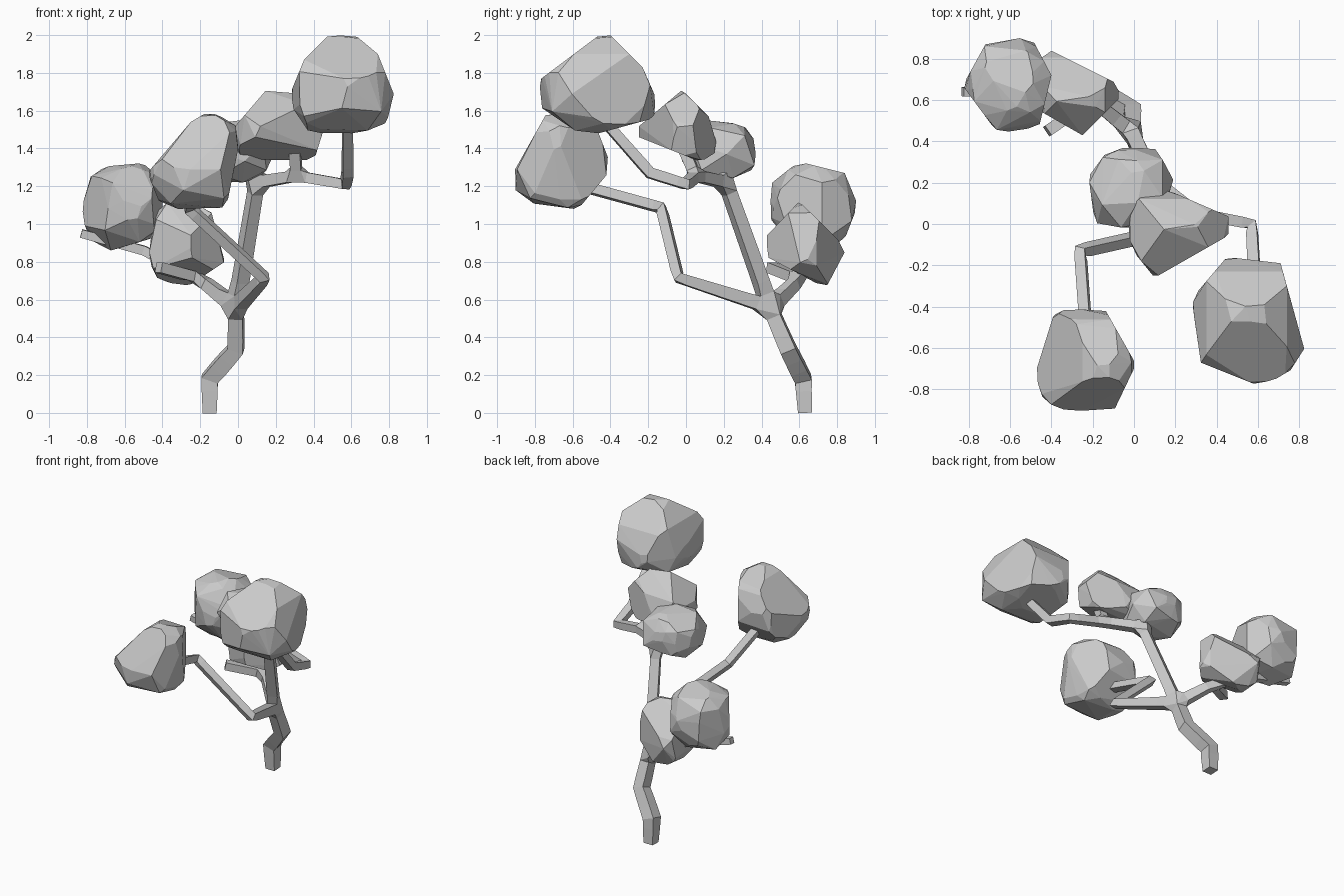
import bpy, bmesh, math, random
from mathutils import Vector

if "Cube" in bpy.data.objects:
    bpy.data.objects.remove(bpy.data.objects["Cube"])

random.seed(4)


def link(name, mesh):
    ob = bpy.data.objects.new(name, mesh)
    bpy.context.collection.objects.link(ob)
    return ob


# Trunk and branches: a forked path thickened into square limbs
# each node: (parent index, x, y, z, half thickness)
nodes = [
    (-1, -.15, .63, .00, .037), (0, -.15, .62, .18, .045),
    (1, -.01, .54, .34, .042), (2, -.01, .445, .56, .037),
    # front branch
    (3, .14, -.04, .715, .026), (4, -.26, -.13, 1.085, .026),
    (5, -.23, -.55, 1.20, .026),
    # tall branch
    (3, .10, .21, 1.22, .032), (7, .31, .05, 1.255, .028),
    (8, .57, .00, 1.21, .026), (9, .58, -.19, 1.27, .028),
    (10, .58, -.42, 1.53, .026),
    # side branch
    (3, -.20, .60, .71, .028), (12, -.50, .65, .86, .025),
    (13, -.83, .64, .95, .022),
    # twigs
    (8, .30, -.02, 1.42, .03), (7, .01, .19, 1.36, .025),
    (12, -.42, .45, .77, .028),
]
me = bpy.data.meshes.new("trunk_and_branches")
me.from_pydata([n[1:4] for n in nodes],
               [(n[0], i) for i, n in enumerate(nodes) if n[0] >= 0], [])
tree = link("trunk_and_branches", me)
skin = tree.modifiers.new("limbs", 'SKIN')
skin.use_smooth_shade = False
skin.branch_smoothing = 0
for i, n in enumerate(nodes):
    sv = me.skin_vertices[0].data[i]
    sv.radius = (n[4], n[4])
    sv.use_root = i == 0

AXES = {'front': (0, 2), 'right': (1, 2), 'top': (0, 1)}


def hull(bm):
    """Replace the mesh by the convex hull of its points."""
    bmesh.ops.delete(bm, geom=bm.edges[:], context='EDGES_FACES')
    res = bmesh.ops.convex_hull(bm, input=bm.verts)
    junk = {g for g in res["geom_interior"] + res["geom_unused"]
            if isinstance(g, bmesh.types.BMVert)}
    bmesh.ops.delete(bm, geom=list(junk), context='VERTS')


def foliage(name, lo, hi, count=24, box=.85, trims=()):
    """Faceted leaf clump: a boxy ball fitted to a box, then trimmed straight
    along short outline lines (view, point, point, ...)."""
    pts = []
    turn = random.uniform(0, 6.28)
    for i in range(count):
        w = 1 - 2 * (i + .5) / count
        r = math.sqrt(1 - w * w)
        a = turn + i * 2.39996
        k = random.uniform(.96, 1.04)
        pts.append([k * math.copysign(abs(c) ** box, c)
                    for c in (r * math.cos(a), r * math.sin(a), w)])
    mn = [min(p[k] for p in pts) for k in range(3)]
    mx = [max(p[k] for p in pts) for k in range(3)]
    bm = bmesh.new()
    for p in pts:
        bm.verts.new([lo[k] + (p[k] - mn[k]) / (mx[k] - mn[k]) * (hi[k] - lo[k])
                      for k in range(3)])
    hull(bm)
    mid = (Vector(lo) + Vector(hi)) / 2
    for view, *line in trims:
        a, b = AXES[view]
        for p, q in zip(line, line[1:]):
            co, no = mid.copy(), Vector((0, 0, 0))
            co[a], co[b] = p
            no[a], no[b] = q[1] - p[1], p[0] - q[0]
            if no.dot(mid - co) > 0:
                no.negate()
            bmesh.ops.bisect_plane(bm, geom=bm.verts[:] + bm.edges[:] + bm.faces[:],
                                   plane_co=co, plane_no=no, clear_outer=True)
            hull(bm)
    bmesh.ops.remove_doubles(bm, verts=bm.verts, dist=.045)
    hull(bm)
    bmesh.ops.recalc_face_normals(bm, faces=bm.faces)
    mesh = bpy.data.meshes.new(name)
    bm.to_mesh(mesh)
    bm.free()
    return link(name, mesh)


# Leaf clumps
foliage("foliage_top", (.28, -.79, 1.47), (.84, -.16, 2.0), 30, .7, [
    ('front', (.31, 1.5), (.28, 1.7), (.35, 1.87), (.48, 2.0)),
    ('front', (.62, 2.0), (.74, 1.9), (.84, 1.65), (.82, 1.5)),
    ('right', (-.55, 1.47), (-.79, 1.63), (-.78, 1.76), (-.46, 2.0)),
    ('right', (-.4, 2.0), (-.23, 1.83), (-.16, 1.67), (-.17, 1.56), (-.5, 1.47)),
    ('top', (.32, -.67), (.28, -.36), (.45, -.16), (.71, -.19), (.84, -.66),
     (.62, -.79), (.32, -.67))])
foliage("foliage_front", (-.48, -.91, 1.08), (.01, -.41, 1.6), 28, .7, [
    ('front', (-.41, 1.1), (-.48, 1.27), (-.25, 1.54), (-.15, 1.6)),
    ('front', (-.15, 1.6), (0, 1.52), (.01, 1.42), (-.06, 1.1)),
    ('right', (-.91, 1.28), (-.73, 1.6), (-.47, 1.5), (-.42, 1.37)),
    ('right', (-.42, 1.26), (-.57, 1.08)),
    ('top', (-.42, -.91), (-.48, -.73), (-.38, -.41)),
    ('top', (-.12, -.45), (.01, -.68), (-.1, -.91))])
foliage("foliage_upper_middle", (-.03, -.26, 1.32), (.46, .17, 1.71), 26, .55, [
    ('top', (-.03, -.1), (.1, -.26), (.45, -.06)),
    ('top', (.15, .17), (.45, .04)),
    ('right', (-.25, 1.46), (-.27, 1.5), (-.02, 1.71), (.12, 1.57), (.17, 1.4)),
    ('right', (-.25, 1.46), (.1, 1.32)),
    ('front', (-.03, 1.5), (.15, 1.71)),
    ('front', (.3, 1.7), (.46, 1.52), (.41, 1.36))])
foliage("foliage_upper_back", (-.22, -.02, 1.22), (.19, .38, 1.55), 22, .8, [
    ('top', (-.19, 0), (-.22, .23), (-.11, .38), (.13, .36), (.19, .25)),
    ('right', (.2, 1.55), (.35, 1.5), (.38, 1.3), (.22, 1.23))])
foliage("foliage_side", (-.83, .44, .86), (-.36, .91, 1.33), 26, .85, [
    ('front', (-.83, 1.08), (-.78, 1.25), (-.68, 1.32), (-.49, 1.33), (-.36, 1.17)),
    ('top', (-.83, .67), (-.72, .87), (-.5, .91), (-.4, .72), (-.46, .47),
     (-.66, .44), (-.83, .67)),
    ('right', (.43, 1.08), (.45, 1.22), (.6, 1.33), (.84, 1.27), (.91, 1.1),
     (.84, .92))])
foliage("foliage_lower", (-.47, .42, .66), (-.06, .86, 1.12), 26, .55, [
    ('top', (-.44, .86), (-.1, .69), (-.06, .62), (-.25, .43), (-.46, .55)),
    ('right', (.42, .93), (.6, 1.12), (.85, .87), (.74, .66), (.44, .82)),
    ('front', (-.47, .8), (-.4, .66), (-.25, .68), (-.07, .8), (-.14, 1.06),
     (-.25, 1.12))])
